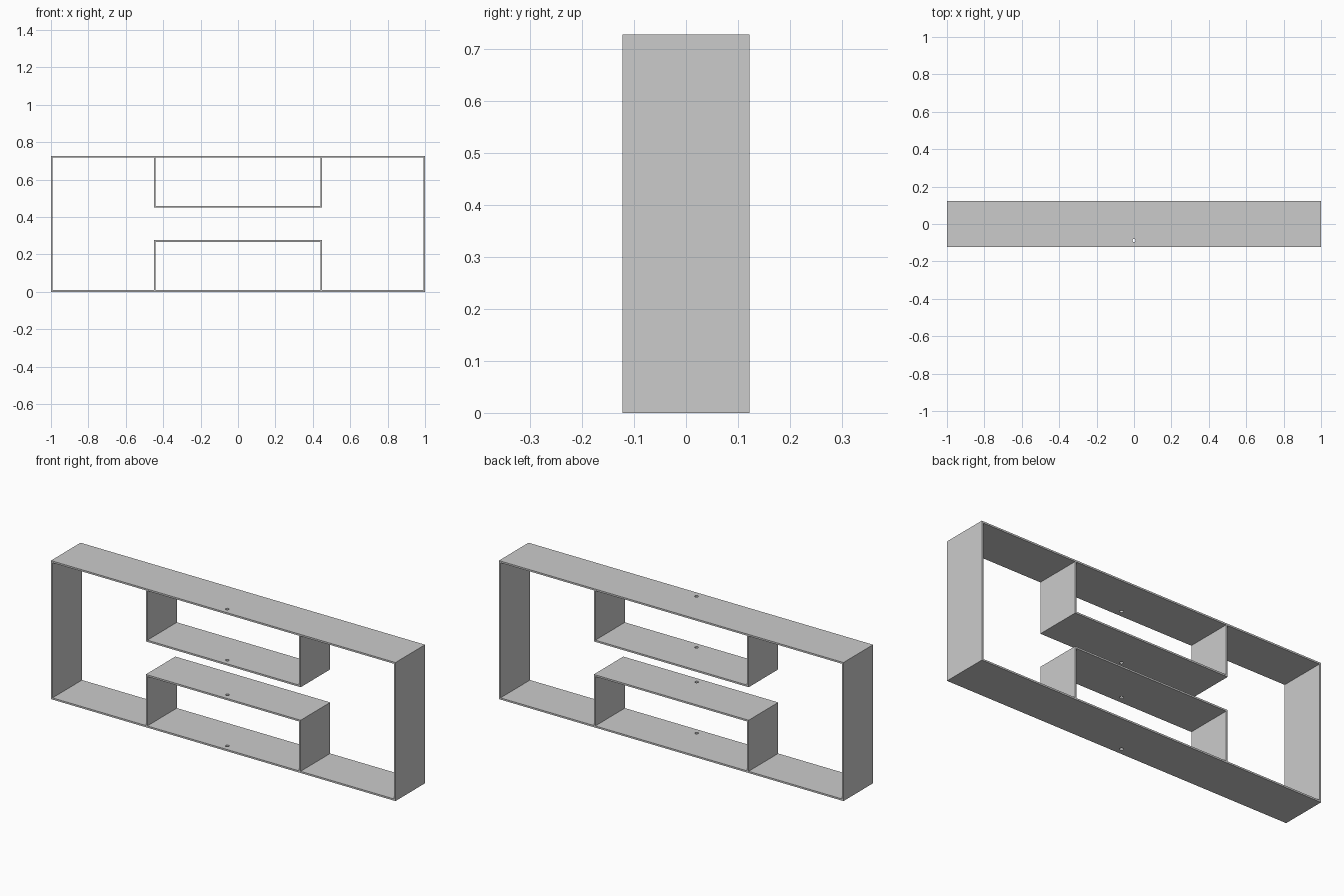
import bpy

if "Cube" in bpy.data.objects:
    bpy.data.objects.remove(bpy.data.objects["Cube"])

W, D, H, T = 2.0, 0.245, 0.727, 0.009   # overall size and board thickness
BOX_W, BOX_H = 0.899, 0.277             # inner compartments, outer size
HOLE_Y, HOLE_R = -0.088, 0.009          # cable hole


def board(name, x0, x1, z0, z1):
    bpy.ops.mesh.primitive_cube_add(size=1, location=((x0 + x1) / 2, 0, (z0 + z1) / 2))
    ob = bpy.context.object
    ob.name = name
    ob.scale = (x1 - x0, D, z1 - z0)
    bpy.ops.object.transform_apply(location=False, rotation=False, scale=True)
    return ob


# Horizontal boards: outer bottom and top, inner shelves
horizontals = [
    board("bottom_board", -W / 2, W / 2, 0, T),
    board("top_board", -W / 2, W / 2, H - T, H),
    board("lower_shelf", -BOX_W / 2, BOX_W / 2, BOX_H - T, BOX_H),
    board("upper_shelf", -BOX_W / 2, BOX_W / 2, H - BOX_H, H - BOX_H + T),
]

# Vertical boards, left and right
for side, s in (("left", -1), ("right", 1)):
    def upright(name, outer, z0, z1):
        a, b = sorted((s * outer, s * (outer - T)))
        board(f"{side}_{name}", a, b, z0, z1)
    upright("side_panel", W / 2, T, H - T)
    upright("lower_divider", BOX_W / 2, T, BOX_H - T)
    upright("upper_divider", BOX_W / 2, H - BOX_H + T, H - T)

# One cable hole drilled through every horizontal board
bpy.ops.mesh.primitive_cylinder_add(vertices=24, radius=HOLE_R, depth=H + 0.2,
                                    location=(0, HOLE_Y, H / 2))
drill = bpy.context.object
drill.name = "hole_cutter"
drill.hide_render = True
drill.display_type = 'WIRE'
for ob in horizontals:
    mod = ob.modifiers.new("cable_hole", 'BOOLEAN')
    mod.operation = 'DIFFERENCE'
    mod.solver = 'EXACT'
    mod.object = drill
    bpy.context.view_layer.objects.active = ob
    bpy.ops.object.modifier_apply(modifier=mod.name)
bpy.data.objects.remove(drill)
